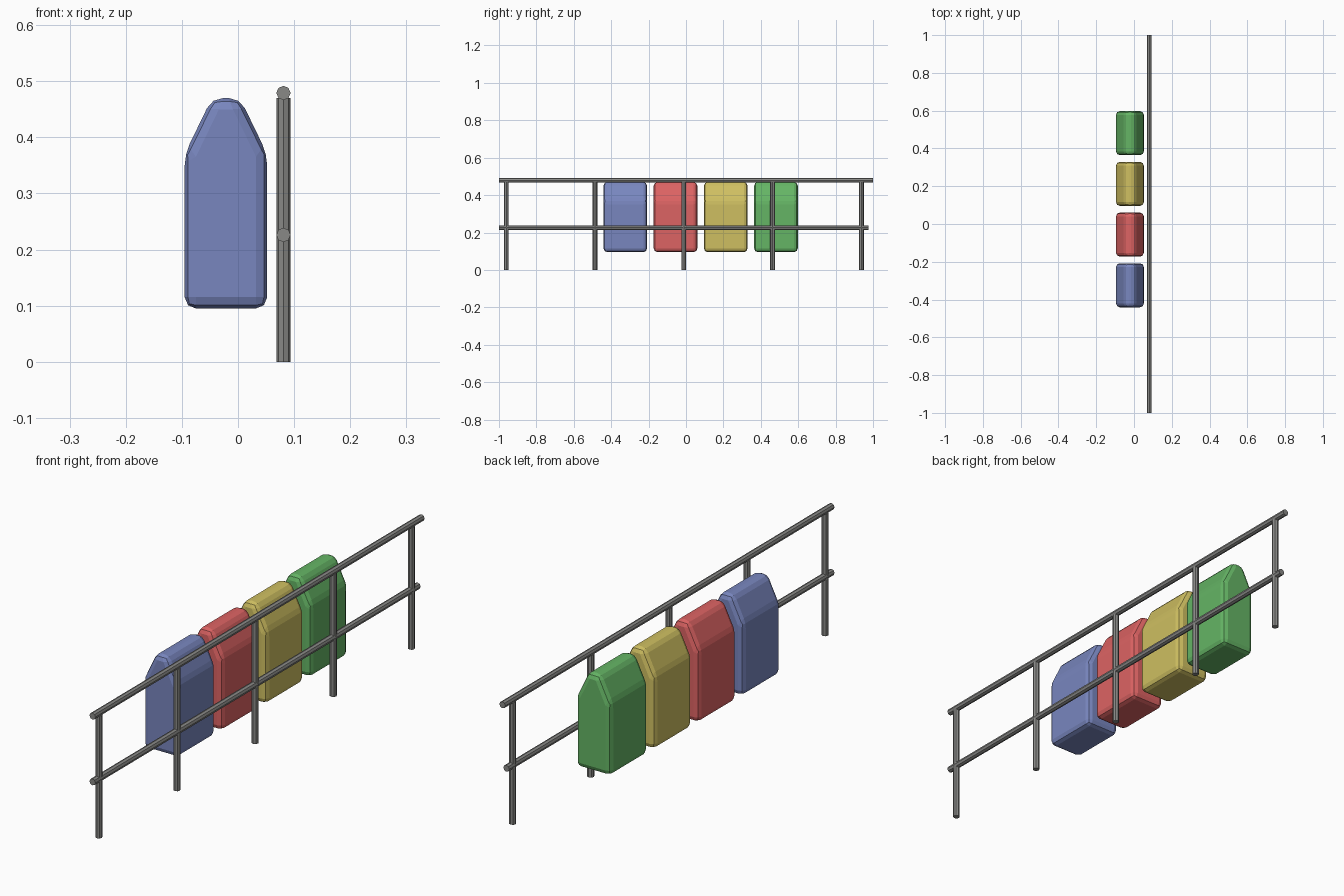
import bpy, bmesh, math
from mathutils import Matrix

if "Cube" in bpy.data.objects:
    bpy.data.objects.remove(bpy.data.objects["Cube"])


def material(name, rgb):
    m = bpy.data.materials.new(name)
    m.diffuse_color = (*rgb, 1)
    m.use_nodes = True
    m.node_tree.nodes["Principled BSDF"].inputs["Base Color"].default_value = m.diffuse_color
    return m


def finish(bm, name, mat):
    bmesh.ops.recalc_face_normals(bm, faces=bm.faces)
    mesh = bpy.data.meshes.new(name)
    bm.to_mesh(mesh)
    bm.free()
    mesh.materials.append(mat)
    ob = bpy.data.objects.new(name, mesh)
    bpy.context.collection.objects.link(ob)
    return ob


METAL = material("grey metal", (0.25, 0.25, 0.24))
COLOURS = {
    "blue": (0.19, 0.24, 0.52),
    "red": (0.72, 0.125, 0.125),
    "yellow": (0.62, 0.52, 0.12),
    "green": (0.13, 0.46, 0.13),
}
R, RAIL_X, SIDES = 0.0127, 0.081, 8


def tube(name, start, length, along_y=False):
    bm = bmesh.new()
    bmesh.ops.create_cone(bm, cap_ends=True, segments=SIDES, radius1=R, radius2=R, depth=length)
    bmesh.ops.translate(bm, verts=bm.verts, vec=(0, 0, length / 2))
    if along_y:
        bmesh.ops.rotate(bm, verts=bm.verts, matrix=Matrix.Rotation(-math.pi / 2, 3, 'X'))
    bmesh.ops.translate(bm, verts=bm.verts, vec=start)
    return finish(bm, name, METAL)


# Railing: top rail, shorter middle rail and five posts
tube("top_rail", (RAIL_X, -1, 0.479), 2.0, True)
tube("middle_rail", (RAIL_X, -1, 0.226), 1.976, True)
for i in range(5):
    tube(f"post_{i + 1}", (RAIL_X, -0.961 + 0.4747 * i, 0), 0.47)

# Fenders: tapered hexagonal profile, extruded along y and bevelled
HALF = [(0.0735, 0.095), (0.0735, 0.37), (0.025, 0.47)]
PROFILE = HALF + [(-x, z) for x, z in reversed(HALF)]
for i, (colour, rgb) in enumerate(COLOURS.items()):
    bm = bmesh.new()
    y0 = -0.441 + 0.2685 * i
    face = bm.faces.new([bm.verts.new((x - 0.0215, y0, z)) for x, z in PROFILE])
    ext = bmesh.ops.extrude_face_region(bm, geom=[face], use_keep_orig=True)
    new = [g for g in ext["geom"] if isinstance(g, bmesh.types.BMVert)]
    bmesh.ops.translate(bm, verts=new, vec=(0, 0.233, 0))
    ob = finish(bm, f"{colour}_fender", material(colour, rgb))
    bev = ob.modifiers.new("rounded_edges", 'BEVEL')
    bev.width, bev.segments = 0.02, 2
    bev.limit_method = 'ANGLE'
    bev.angle_limit = math.radians(20)
